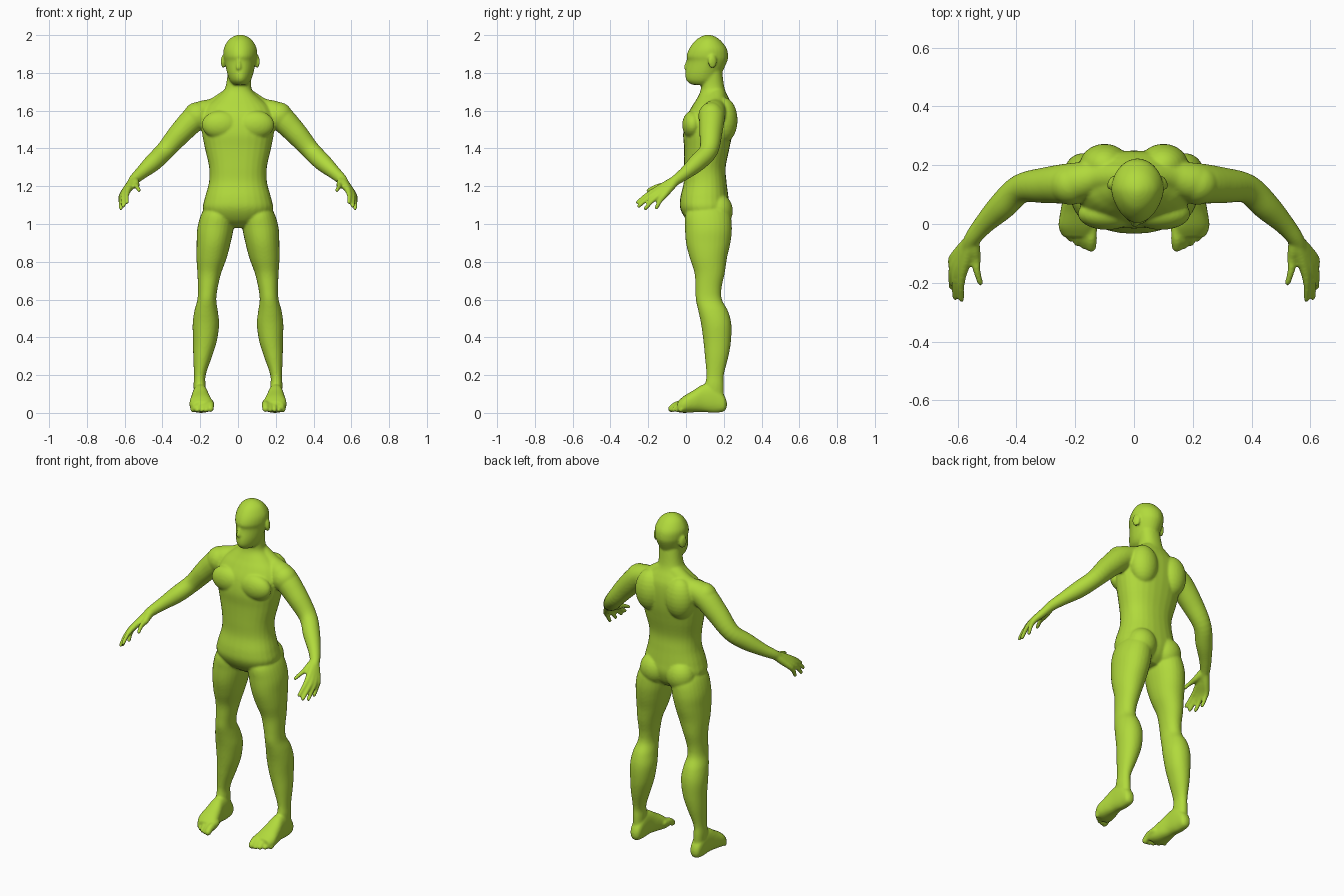
import bpy, bmesh, math
from mathutils import Vector, Matrix

old = bpy.data.objects.get("Cube")
if old:
    bpy.data.objects.remove(old, do_unlink=True)

SIDES = 28
STEPS = 5
bm = bmesh.new()


def spline(rows):
    """Smooth every column of a table of rows with a Catmull-Rom curve."""
    rows = [Vector(r) for r in rows]
    out = []
    for i in range(len(rows) - 1):
        a, b, c, d = (rows[max(0, min(len(rows) - 1, i + k))] for k in (-1, 0, 1, 2))
        for step in range(STEPS):
            t = step / STEPS
            out.append(b + (c - a) * (t / 2) + (a * 2 - b * 5 + c * 4 - d) * (t * t / 2)
                       + (b * 3 - a - c * 3 + d) * (t ** 3 / 2))
    return out + [rows[-1]]


def skin(rings):
    """Join rings of points into one closed surface."""
    loops = [[bm.verts.new(p) for p in ring] for ring in rings]
    for low, high in zip(loops, loops[1:]):
        for i in range(SIDES):
            j = (i + 1) % SIDES
            bm.faces.new((low[i], low[j], high[j], high[i]))
    bm.faces.new(loops[0][::-1])
    bm.faces.new(loops[-1])


def loft(rows, side=1, along="z", power=1.0, taper=0.0):
    """Rows are (position, centre x, half width, low edge, high edge)."""
    rings = []
    for t, cx, half, low, high in spline(rows):
        ring = []
        for i in range(SIDES):
            angle = math.tau * i / SIDES
            c, s = math.cos(angle), math.sin(angle)
            c = math.copysign(abs(c) ** power, c)
            s = math.copysign(abs(s) ** power, s)
            x = side * (cx + half * c * (1 - taper * max(0, -s)))
            other = (low + high) / 2 + s * (high - low) / 2
            ring.append((x, other, t) if along == "z" else (x, t, other))
        rings.append(ring)
    skin(rings)


def tube(rows, side=1):
    """Rows are (x, y, z, radius); both ends are rounded."""
    pts = [(Vector(r[:3]), r[3]) for r in spline(rows)]
    start = (pts[0][0] - pts[1][0]).normalized()
    end = (pts[-1][0] - pts[-2][0]).normalized()
    caps = [(k, math.sqrt(1 - k * k)) for k in (0.5, 0.8, 0.97)]
    first, last = pts[0], pts[-1]
    pts = ([(first[0] + start * first[1] * k, first[1] * w) for k, w in reversed(caps)] + pts
           + [(last[0] + end * last[1] * k, last[1] * w) for k, w in caps])
    rings = []
    for i, (p, r) in enumerate(pts):
        tangent = pts[min(i + 1, len(pts) - 1)][0] - pts[max(i - 1, 0)][0]
        frame = tangent.to_track_quat("Z", "Y")
        ring = []
        for k in range(SIDES):
            a = math.tau * k / SIDES
            q = p + frame @ Vector((r * math.cos(a), r * math.sin(a), 0))
            ring.append((q.x * side, q.y, q.z))
        rings.append(ring)
    skin(rings)


def ellipsoid(centre, radii, side=1, turn=0.0):
    x, y, z = centre
    matrix = (Matrix.Translation((x * side, y, z)) @ Matrix.Rotation(turn * side, 4, "Z")
              @ Matrix.Diagonal((*radii, 1)))
    bmesh.ops.create_uvsphere(bm, u_segments=SIDES, v_segments=SIDES // 2, radius=1, matrix=matrix)


# Trunk and neck
loft([(.98, 0, .07, .06, .17), (1.02, 0, .15, .005, .21), (1.08, 0, .185, -.03, .23),
      (1.14, 0, .175, -.03, .225), (1.22, 0, .154, -.012, .215), (1.3, 0, .153, -.01, .21),
      (1.4, 0, .175, -.01, .23), (1.48, 0, .19, -.015, .245), (1.56, 0, .195, .0, .25),
      (1.62, 0, .17, .03, .245), (1.66, 0, .125, .055, .23), (1.7, 0, .08, .075, .21),
      (1.74, .003, .066, .08, .2), (1.82, .01, .062, .08, .19)], power=.88)

# Head, nose and ears
HEAD_X = .012
loft([(1.737, HEAD_X, .035, .03, .13), (1.76, HEAD_X, .056, .002, .17),
      (1.8, HEAD_X, .07, -.003, .19), (1.86, HEAD_X, .083, .008, .218),
      (1.89, HEAD_X, .089, .003, .223), (1.93, HEAD_X, .087, .018, .215),
      (1.97, HEAD_X, .066, .048, .185), (1.992, HEAD_X, .038, .08, .155),
      (2.002, HEAD_X, .008, .108, .124)], taper=.16)
tube([(.004, .012, 1.868, .009), (.003, .002, 1.828, .014)])
for side in (1, -1):
    ellipsoid((.09 + side * HEAD_X, .14, 1.86), (.011, .024, .036), side, .35)

# Five fingers, thumb first: knuckle, then tip
WRIST = Vector((.55, -.05, 1.235))
FINGERS = [((.538, -.12, 1.205), (.523, -.2, 1.178)),
           ((.583, -.165, 1.177), (.587, -.256, 1.115)),
           ((.601, -.16, 1.163), (.608, -.25, 1.095)),
           ((.612, -.143, 1.153), (.62, -.215, 1.082)),
           ((.615, -.117, 1.15), (.619, -.157, 1.085))]

for side in (1, -1):
    # Chest, shoulder blade, shoulder and buttock masses
    ellipsoid((.092, .035, 1.525), (.1, .055, .075), side)
    ellipsoid((.1, .2, 1.55), (.085, .073, .12), side)
    ellipsoid((.215, .135, 1.57), (.075, .07, .075), side)
    ellipsoid((.087, .172, 1.07), (.085, .076, .09), side)

    # Arm from the neck to the wrist
    tube([(.03, .16, 1.68, .05), (.12, .16, 1.615, .055), (.21, .14, 1.575, .068),
          (.3, .132, 1.488, .061), (.385, .12, 1.39, .05), (.45, .06, 1.325, .047),
          (.51, .0, 1.272, .035), (.55, -.05, 1.235, .028), (.57, -.09, 1.205, .022)], side)

    # Palm and fingers
    for i, (knuckle, tip) in enumerate(FINGERS):
        knuckle, tip = Vector(knuckle), Vector(tip)
        middle = knuckle.lerp(tip, .5) + Vector((.004, 0, .005))
        tube([(*WRIST, .023), (*WRIST.lerp(knuckle, .55), .021), (*knuckle, .0165),
              (*middle, .0125), (*tip, .0105)], side)

    # Leg
    loft([(1.12, .1, .05, .06, .17), (1.06, .106, .085, .0, .23), (.98, .119, .096, -.005, .243),
          (.9, .129, .09, .0, .235), (.82, .14, .08, .02, .217), (.74, .152, .063, .045, .205),
          (.66, .16, .052, .05, .188), (.6, .165, .05, .052, .19), (.54, .169, .062, .065, .222),
          (.47, .17, .07, .08, .24), (.38, .175, .063, .092, .238), (.3, .187, .05, .1, .225),
          (.2, .202, .031, .108, .2), (.14, .203, .032, .1, .2), (.05, .2, .03, .1, .2)],
         side, power=.95)

    # Foot, from heel to ball
    loft([(.216, .2, .012, .03, .06), (.2, .2, .03, .008, .095), (.15, .2, .037, .0, .15),
          (.09, .2, .042, .005, .15), (.04, .198, .053, .003, .12), (-.01, .195, .062, .0, .09),
          (-.045, .188, .052, .004, .06)], side, along="y", power=.85)

    # Toes, big toe first
    for i in range(5):
        radius = .02 if i == 0 else .0135
        x = .146 + .0235 * i
        tip = -.078 + .0032 * i * i
        tube([(x, .0, .05, radius), (x, tip + .03, .042, radius),
              (x, tip, radius + .002, radius * .9)], side)

mesh = bpy.data.meshes.new("body")
bmesh.ops.recalc_face_normals(bm, faces=bm.faces[:])
bm.to_mesh(mesh)
bm.free()
body = bpy.data.objects.new("body", mesh)
bpy.context.collection.objects.link(body)

# Skin colour
skin_mat = bpy.data.materials.new("lime_green")
skin_mat.use_nodes = True
LIME = (.44, .70, .045, 1)
skin_mat.diffuse_color = LIME
skin_mat.node_tree.nodes["Principled BSDF"].inputs["Base Color"].default_value = LIME
mesh.materials.append(skin_mat)

# Fuse the parts into one smooth skin
remesh = body.modifiers.new("fuse", "REMESH")
remesh.mode = "VOXEL"
remesh.voxel_size = .006
relax = body.modifiers.new("relax", "SMOOTH")
relax.factor = .5
relax.iterations = 7
bpy.context.view_layer.objects.active = body
body.select_set(True)
for name in ("fuse", "relax"):
    bpy.ops.object.modifier_apply(modifier=name)
bpy.ops.object.shade_smooth()
